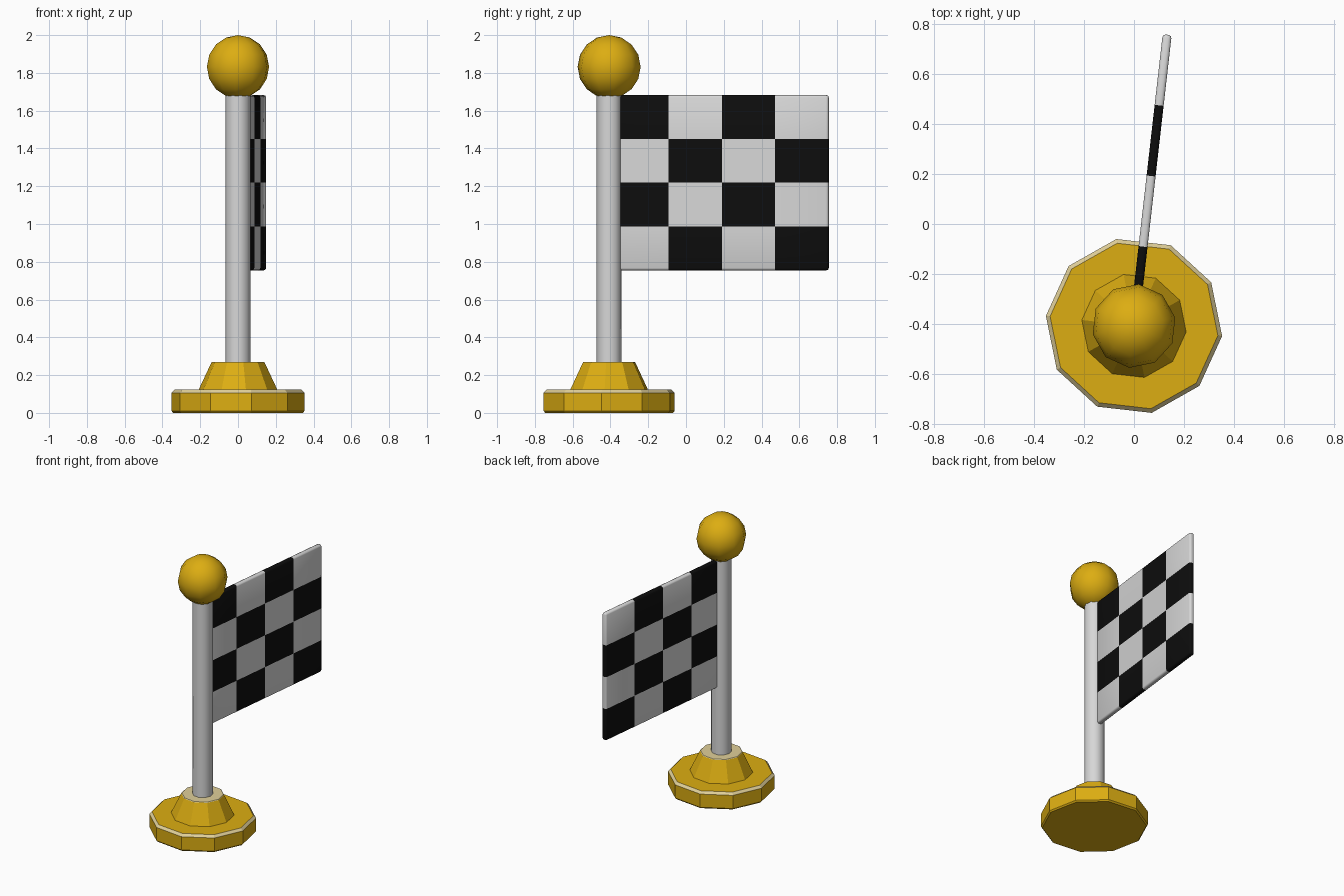
import bpy, bmesh, math
from mathutils import Matrix, Vector

if "Cube" in bpy.data.objects:
    bpy.data.objects.remove(bpy.data.objects["Cube"])

TURN = math.radians(-6.5)          # the whole model is turned slightly
POLE = Vector((0, -0.407, 0))
PLACE = Matrix.Translation(POLE) @ Matrix.Rotation(TURN, 4, 'Z')
SIDES = 10

def mat(name, rgb):
    m = bpy.data.materials.new(name)
    m.diffuse_color = (*rgb, 1)
    m.use_nodes = True
    m.node_tree.nodes["Principled BSDF"].inputs["Base Color"].default_value = m.diffuse_color
    return m

gold = mat("gold", (0.72, 0.42, 0.006))
cream = mat("pale_cream", (0.75, 0.63, 0.32))
white = mat("white", (0.68, 0.68, 0.68))
black = mat("black", (0.004, 0.004, 0.004))

def finish(name, bm, mats, smooth=None):
    bmesh.ops.recalc_face_normals(bm, faces=bm.faces)
    bm.transform(PLACE)
    me = bpy.data.meshes.new(name)
    bm.to_mesh(me)
    bm.free()
    ob = bpy.data.objects.new(name, me)
    bpy.context.collection.objects.link(ob)
    for m in mats:
        me.materials.append(m)
    if smooth:
        bpy.ops.object.select_all(action='DESELECT')
        ob.select_set(True)
        bpy.context.view_layer.objects.active = ob
        bpy.ops.object.shade_smooth_by_angle(angle=math.radians(smooth))
    return ob

def lathe(name, profile, mats, pale=(), smooth=None):
    """Closed turned solid; bands listed in pale take the second material."""
    bm = bmesh.new()
    rings = [[bm.verts.new((r * math.cos(2 * math.pi * k / SIDES),
                            r * math.sin(2 * math.pi * k / SIDES), z))
              for k in range(SIDES)] for r, z in profile]
    for i in range(len(rings) - 1):
        for k in range(SIDES):
            n = (k + 1) % SIDES
            f = bm.faces.new((rings[i][k], rings[i][n], rings[i + 1][n], rings[i + 1][k]))
            f.material_index = int(i in pale)
    bm.faces.new(rings[0])
    top = bm.faces.new(rings[-1])
    top.material_index = int("top" in pale)
    return finish(name, bm, mats, smooth)

# Base disc with pale rim, and cone collar with pale top
lathe("base_disc", [(0.345, 0), (0.354, 0.01), (0.354, 0.106), (0.337, 0.123)],
      [gold, cream], pale=(2,))
lathe("base_collar", [(0.211, 0.12), (0.142, 0.266), (0.138, 0.27)],
      [gold, cream], pale=(1, "top"))

# Pole
lathe("pole", [(0.067, 0.26), (0.067, 1.72)], [white], smooth=40)

# Ball finial
bm = bmesh.new()
bmesh.ops.create_uvsphere(bm, u_segments=SIDES, v_segments=8, radius=0.168,
                          matrix=Matrix.Translation((0, 0, 1.832)))
finish("ball_finial", bm, [gold], smooth=60)

# Chequered flag: bevelled slab cut into 4 x 4 cells
Y0, Y1, Z0, Z1, N = 0.035, 1.17, 0.755, 1.682, 4
dy, dz = (Y1 - Y0) / N, (Z1 - Z0) / N
bm = bmesh.new()
bmesh.ops.create_cube(bm, size=1, matrix=Matrix.Translation((0, (Y0 + Y1) / 2, (Z0 + Z1) / 2))
                      @ Matrix.Diagonal((0.036, Y1 - Y0, Z1 - Z0, 1)))
bmesh.ops.bevel(bm, geom=bm.edges[:], offset=0.012, segments=2, profile=0.5, affect='EDGES')
for i in range(1, N):
    for co, no in (((0, Y0 + i * dy, 0), (0, 1, 0)), ((0, 0, Z0 + i * dz), (0, 0, 1))):
        bmesh.ops.bisect_plane(bm, geom=bm.verts[:] + bm.edges[:] + bm.faces[:],
                               plane_co=co, plane_no=no)
for f in bm.faces:
    c = f.calc_center_median()
    col = min(N - 1, max(0, int((c.y - Y0) / dy)))
    row = min(N - 1, max(0, int((c.z - Z0) / dz)))
    f.material_index = 1 if (col + row) % 2 else 0
finish("chequered_flag", bm, [white, black], smooth=50)
